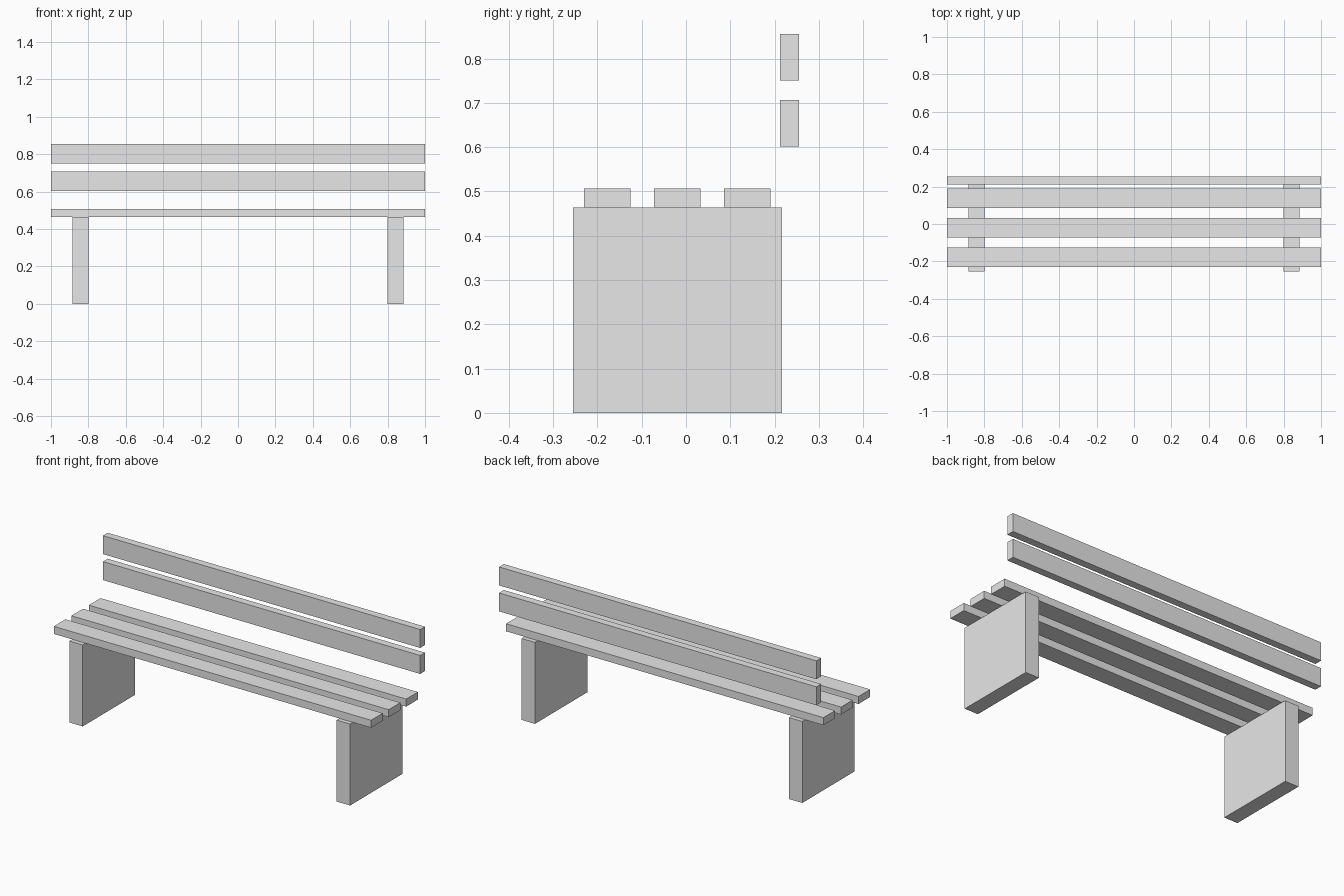
import bpy

if "Cube" in bpy.data.objects:
    bpy.data.objects.remove(bpy.data.objects["Cube"])

grey = bpy.data.materials.new("light_grey")
grey.diffuse_color = (0.8, 0.8, 0.8, 1)
grey.use_nodes = True
grey.node_tree.nodes["Principled BSDF"].inputs["Base Color"].default_value = grey.diffuse_color


def box(name, x, y, z):
    """Axis-aligned box from (min, max) ranges."""
    ranges = (x, y, z)
    bpy.ops.mesh.primitive_cube_add(size=1, location=[(a + b) / 2 for a, b in ranges])
    ob = bpy.context.object
    ob.name = name
    ob.scale = [b - a for a, b in ranges]
    bpy.ops.object.transform_apply(location=False, rotation=False, scale=True)
    ob.data.materials.append(grey)


# Slab legs
box("left_leg", (-0.885, -0.8), (-0.255, 0.217), (0, 0.464))
box("right_leg", (0.8, 0.885), (-0.255, 0.217), (0, 0.464))

# Three seat planks
for i, y in enumerate((-0.23, -0.072, 0.086)):
    box(f"seat_plank_{i + 1}", (-1, 1), (y, y + 0.105), (0.464, 0.507))

# Two free-standing backrest planks
for i, z in enumerate((0.602, 0.75)):
    box(f"back_plank_{i + 1}", (-1, 1), (0.212, 0.255), (z, z + 0.105))
